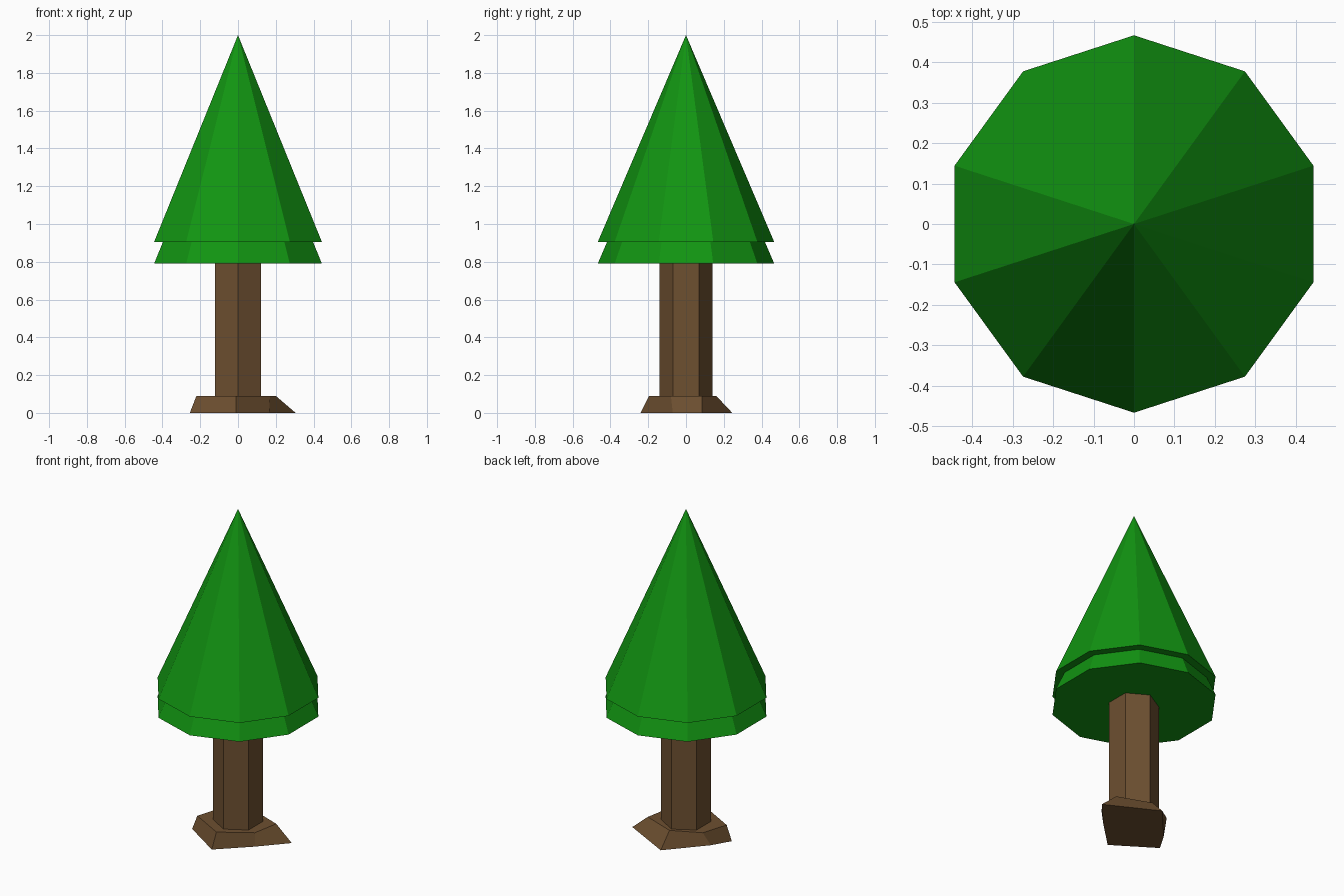
import bpy, bmesh
from math import radians, sin, cos

cube = bpy.data.objects.get("Cube")
if cube:
    bpy.data.objects.remove(cube, do_unlink=True)


def make_material(name, rgb):
    mat = bpy.data.materials.new(name)
    mat.use_nodes = True
    color = (*rgb, 1.0)
    mat.diffuse_color = color
    bsdf = next(n for n in mat.node_tree.nodes if n.type == 'BSDF_PRINCIPLED')
    bsdf.inputs["Base Color"].default_value = color
    bsdf.inputs["Roughness"].default_value = 0.9
    return mat


def ring(sides, radius):
    """Regular outline with a corner pointing at the front."""
    angles = [radians(-90 + 360 * i / sides) for i in range(sides)]
    return [(radius * cos(a), radius * sin(a)) for a in angles]


def loft(name, mat, bottom, z0, z1, top=None):
    """Flat-sided solid between two outlines, or up to an apex."""
    bm = bmesh.new()
    low = [bm.verts.new((x, y, z0)) for x, y in bottom]
    bm.faces.new(low[::-1])
    n = len(low)
    if top:
        high = [bm.verts.new((x, y, z1)) for x, y in top]
        bm.faces.new(high)
    else:
        apex = bm.verts.new((0, 0, z1))
    for i in range(n):
        j = (i + 1) % n
        if top:
            bm.faces.new((low[i], low[j], high[j], high[i]))
        else:
            bm.faces.new((low[i], low[j], apex))
    bmesh.ops.recalc_face_normals(bm, faces=bm.faces[:])
    mesh = bpy.data.meshes.new(name)
    bm.to_mesh(mesh)
    bm.free()
    mesh.materials.append(mat)
    obj = bpy.data.objects.new(name, mesh)
    bpy.context.collection.objects.link(obj)
    return obj


leaf_green = make_material("leaf green", (0.006, 0.30, 0.006))
bark_brown = make_material("bark brown", (0.155, 0.08, 0.03))

# Irregular root flare
root_bottom = [(-0.01, -0.24), (0.165, -0.07), (0.305, 0.085),
               (0, 0.245), (-0.19, 0.03), (-0.255, -0.08)]
root_top = [(-0.01, -0.195), (0.17, -0.08), (0.2, 0.085),
            (0, 0.16), (-0.17, 0.08), (-0.22, -0.08)]
loft("root_base", bark_brown, root_bottom, 0, 0.09, root_top)

# Six-sided trunk
loft("trunk", bark_brown, ring(6, 0.14), 0.05, 0.85, ring(6, 0.14))

# Two stacked ten-sided cones of foliage
for name, z in (("lower_foliage", 0.79), ("upper_foliage", 0.905)):
    loft(name, leaf_green, ring(10, 0.467), z, z + 1.095)
